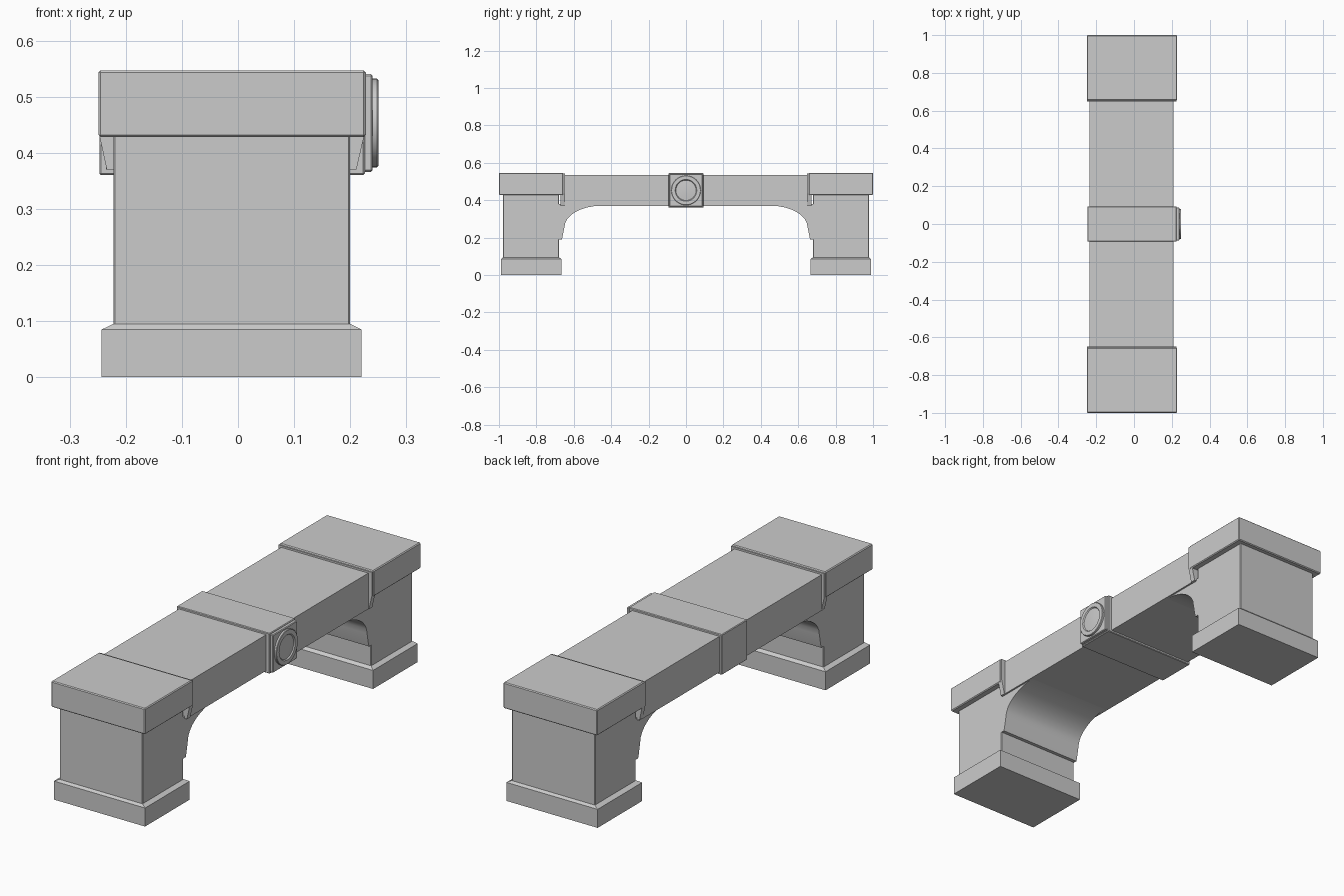
import bpy, bmesh, math

if "Cube" in bpy.data.objects:
    bpy.data.objects.remove(bpy.data.objects["Cube"])


def make(name, bm, bevel=0.0, mirror=False):
    bmesh.ops.recalc_face_normals(bm, faces=bm.faces)
    me = bpy.data.meshes.new(name)
    bm.to_mesh(me)
    bm.free()
    ob = bpy.data.objects.new(name, me)
    bpy.context.collection.objects.link(ob)
    if bevel:
        b = ob.modifiers.new("Bevel", "BEVEL")
        b.width, b.segments, b.limit_method = bevel, 1, "ANGLE"
    if mirror:
        m = ob.modifiers.new("Mirror", "MIRROR")
        m.use_axis = (False, True, False)
        m.use_mirror_merge = False
    return ob


def loft(name, rings, bevel=0.0, mirror=False):
    """Skin a stack of closed point loops and cap both ends."""
    bm = bmesh.new()
    loops = [[bm.verts.new(p) for p in r] for r in rings]
    n = len(loops[0])
    for a, b in zip(loops, loops[1:]):
        for i in range(n):
            j = (i + 1) % n
            bm.faces.new((a[i], a[j], b[j], b[i]))
    bm.faces.new(loops[0])
    bm.faces.new(loops[-1])
    return make(name, bm, bevel, mirror)


def rect(x0, x1, y0, y1, z):
    return [(x0, y0, z), (x1, y0, z), (x1, y1, z), (x0, y1, z)]


def box(name, x, y, z, bevel=0.0, mirror=False):
    return loft(name, [rect(*x, *y, z[0]), rect(*x, *y, z[1])], bevel, mirror)


# End piers: plinth with sloped top, shaft and cap
loft("plinth", [rect(-0.243, 0.22, 0.665, 0.988, 0),
                rect(-0.243, 0.22, 0.665, 0.988, 0.085),
                rect(-0.222, 0.2, 0.68, 0.978, 0.095)], mirror=True)
box("pier_shaft", (-0.222, 0.2), (0.68, 0.978), (0.09, 0.44), 0.003, True)
box("pier_cap", (-0.249, 0.228), (0.655, 1.0), (0.428, 0.547), 0.004, True)

# Curved bracket under the seat, blending into each pier
side = [(0.69, 0.19), (0.664, 0.19), (0.66, 0.205), (0.65, 0.255)]
for i in range(1, 9):
    a = math.radians(i * 90 / 8)
    side.append((0.45 + 0.2 * math.cos(a), 0.255 + 0.116 * math.sin(a)))
side += [(0.45, 0.38), (0.69, 0.38)]
bracket = loft("arch_bracket", [[(x, y, z) for y, z in side] for x in (-0.222, 0.2)], mirror=True)

# Seat beam and the tapered tabs where it meets the caps
box("seat_beam", (-0.235, 0.208), (-0.66, 0.66), (0.37, 0.535))
loft("beam_end_tab", [rect(-0.234, 0.211, 0.648, 0.672, 0.37),
                      rect(-0.248, 0.226, 0.648, 0.672, 0.435),
                      rect(-0.248, 0.226, 0.648, 0.672, 0.543)], mirror=True)

# Middle band with square plate
box("centre_band", (-0.247, 0.226), (-0.093, 0.093), (0.36, 0.545), 0.003)
box("medallion_plate", (0.22, 0.24), (-0.088, 0.088), (0.366, 0.54), 0.003)

# Round ringed medallion
rings = []
for r, x in [(0.079, 0.235), (0.079, 0.248), (0.077, 0.25), (0.058, 0.25),
             (0.054, 0.245), (0.03, 0.247), (0.005, 0.248)]:
    rings.append([(x, r * math.cos(i * math.tau / 32), 0.453 + r * math.sin(i * math.tau / 32))
                  for i in range(32)])
disc = loft("medallion_disc", rings)

# Smooth the curved parts only
for ob in (bracket, disc):
    bpy.ops.object.select_all(action="DESELECT")
    ob.select_set(True)
    bpy.context.view_layer.objects.active = ob
    bpy.ops.object.shade_smooth_by_angle(angle=math.radians(30))
